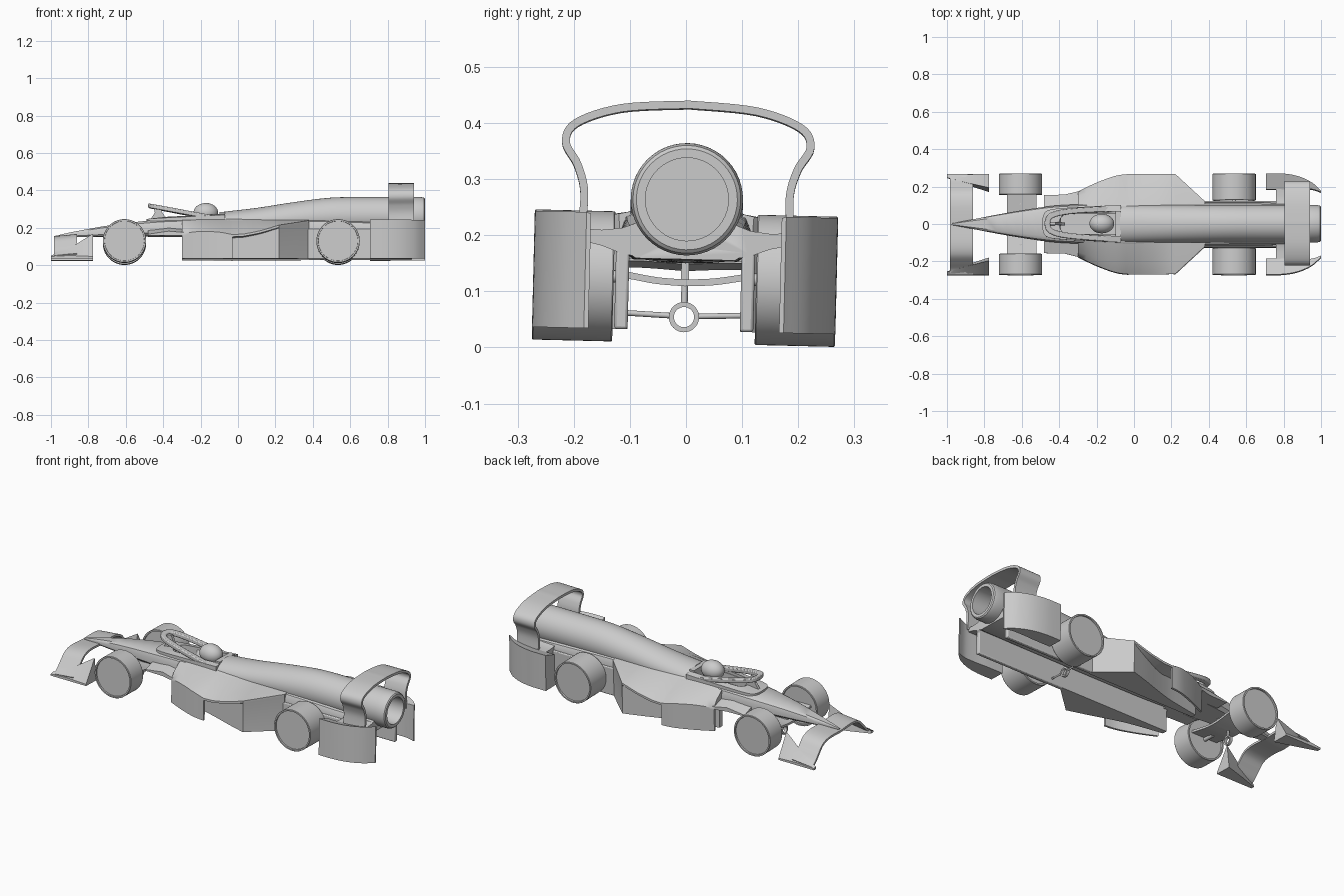
import bpy, bmesh, math
from mathutils import Vector, Matrix

if "Cube" in bpy.data.objects:
    bpy.data.objects.remove(bpy.data.objects["Cube"])


def make(name, bm, mirror=False, angle=35):
    bmesh.ops.recalc_face_normals(bm, faces=bm.faces)
    me = bpy.data.meshes.new(name)
    bm.to_mesh(me)
    bm.free()
    me.shade_smooth()
    me.set_sharp_from_angle(angle=math.radians(angle))
    ob = bpy.data.objects.new(name, me)
    bpy.context.collection.objects.link(ob)
    if mirror:
        m = ob.modifiers.new("mirror", 'MIRROR')
        m.use_axis = (False, True, False)
        m.use_mirror_merge = False
    return ob


def loft(name, secs, mirror=False, bevel=0, angle=35):
    bm = bmesh.new()
    rings = [[bm.verts.new(p) for p in s] for s in secs]
    n = len(rings[0])
    for a, b in zip(rings, rings[1:]):
        for i in range(n):
            bm.faces.new((a[i], a[(i + 1) % n], b[(i + 1) % n], b[i]))
    bm.faces.new(rings[0])
    bm.faces.new(rings[-1])
    ob = make(name, bm, mirror, angle)
    if bevel:
        m = ob.modifiers.new("bevel", 'BEVEL')
        m.width, m.segments = bevel, 2
    return ob


def spline(pts, steps=6):
    """Catmull-Rom through tuples of any length."""
    p = [pts[0]] + list(pts) + [pts[-1]]
    out = []
    for i in range(1, len(p) - 2):
        for k in range(steps):
            t = k / steps
            out.append(tuple(0.5 * (2 * b + (c - a) * t + (2 * a - 5 * b + 4 * c - d) * t * t
                                    + (3 * b - a - 3 * c + d) * t ** 3)
                             for a, b, c, d in zip(*p[i - 1:i + 3])))
    return out + [tuple(pts[-1])]


def sym(secs):
    """Continue half a list of sections (ending at y=0) to the other side."""
    return secs + [[(x, -y, z) for x, y, z in s] for s in reversed(secs[:-1])]


def strip(name, path, x0, x1, t, dz=0.0):
    """Wing-like band swept along a mirrored y,z path."""
    half = spline(path)
    full = half + [(-y, z) for y, z in reversed(half[:-1])]
    secs = []
    for i, (y, z) in enumerate(full):
        a, b = full[max(i - 1, 0)], full[min(i + 1, len(full) - 1)]
        d = Vector((b[0] - a[0], b[1] - a[1])).normalized() * t / 2
        ny, nz = -d.y, d.x
        secs.append([(x0, y + ny, z + nz + dz), (x1, y + ny, z + nz - dz),
                     (x1, y - ny, z - nz - dz), (x0, y - ny, z - nz + dz)])
    return loft(name, secs)


def cyl(name, a, b, r, mirror=False, segs=16):
    a, b = Vector(a), Vector(b)
    bm = bmesh.new()
    rot = (b - a).to_track_quat('Z', 'Y').to_matrix().to_4x4()
    bmesh.ops.create_cone(bm, cap_ends=True, segments=segs, radius1=r, radius2=r, depth=(b - a).length,
                          matrix=Matrix.Translation((a + b) / 2) @ rot)
    return make(name, bm, mirror)


def box(name, x, y, z, mirror=False, bevel=0):
    return loft(name, [[(q, y[0], z[0]), (q, y[1], z[0]), (q, y[1], z[1]), (q, y[0], z[1])] for q in x],
                mirror, bevel)


# Hull: pointed nose to rear deck (x, half width, bottom, top)
hull_secs = []
for x, w, zb, zt in spline([(-.975, .004, .15, .157), (-.88, .022, .15, .178), (-.68, .06, .152, .213),
                            (-.46, .094, .155, .238), (-.3, .105, .155, .247), (-.07, .116, .155, .252),
                            (.4, .116, .155, .245), (.7, .114, .155, .235), (.93, .11, .157, .225)], 4):
    h = zt - zb
    half = [(.8, 0), (1, .2), (1, .6), (.92, .85), (.7, 1)]
    hull_secs.append([(x, w * a, zb + h * b) for a, b in half]
                     + [(x, -w * a, zb + h * b) for a, b in reversed(half)])
hull = loft("hull", hull_secs)

# Cockpit opening and tail bore cut out of the hull
for cutter in (box("cockpit_cutter", (-.39, -.095), (-.056, .056), (.195, .4)),
               cyl("bore_cutter", (.6, 0, .265), (1.1, 0, .265), .085, segs=48)):
    cutter.hide_render = True
    cutter.hide_viewport = True
    m = hull.modifiers.new("opening", 'BOOLEAN')
    m.object, m.operation = cutter, 'DIFFERENCE'

# Engine cover ending in a hollow tail tube (x, centre z, half width, half height)
cover = spline([(-.075, .22, .1, .066), (.1, .228, .1, .078), (.3, .246, .1, .091),
                (.5, .261, .1, .1), (.7, .264, .1, .1), (.94, .264, .1, .1)], 4)
cover += [(.98, .264, .1, .1), (.995, .264, .096, .096), (1, .264, .09, .09), (1, .264, .074, .074),
          (.62, .264, .074, .074)]
loft("engine_cover", [[(x, w * math.cos(i * math.pi / 24), cz + h * math.sin(i * math.pi / 24))
                       for i in range(48)] for x, cz, w, h in cover])

# Side rails either side of the open floor tunnel
box("floor_rail", (-.3, .93), (.1, .124), (.03, .19), True, .005)

# Side pods with an undercut lower wall (x, half width, outer top, lower wall)
pod = spline([(-.3, .175, .165, .128), (-.2, .222, .175, .145), (-.1, .258, .17, .165),
              (-.03, .268, .157, .185)], 4)
pod += spline([(.03, .269, .16, .205), (.12, .269, .178, .236), (.22, .268, .208, .267)], 4)
pod += [(.38, .12, .236, .119)]
loft("side_pod", [[(x, .1, .03), (x, lo, .03), (x, lo, zo - .016), (x, w, zo - .012), (x, w, zo),
                   (x, w * .6 + .046, zo * .5 + .118), (x, .1, .24)] for x, w, zo, lo in pod], True)
# Curved vane under the front edge of each pod
loft("pod_vane", [[(x, w - .012, .03), (x, w, .03), (x, w, zo - .003), (x, w - .012, zo - .003)]
                  for x, w, zo, lo in pod[:13]], True)
# Shelf ahead of each side pod
loft("pod_shelf", [[(x, .08, .155), (x, w, .155), (x, w, zt), (x, .08, zt + .025)]
                   for x, w, zt in ((-.48, .155, .162), (-.37, .158, .178), (-.28, .18, .17))], True)

# Raised cockpit surround and the protective hoop (outer x,y then inner x,y)
rim = spline([(-.07, .1, -.07, .066), (-.2, .094, -.2, .062), (-.38, .084, -.3, .056),
              (-.46, .072, -.37, .048), (-.485, .045, -.393, .028), (-.49, 0, -.4, 0)])
top = lambda x: .246 + (x + .49) * .05
loft("cockpit_rim", sym([[(a, b, .22), (a, b, top(a)), (c, d, top(c) + .006), (c, d, .2)]
                         for a, b, c, d in rim]))
box("cockpit_back", (-.1, -.07), (-.068, .068), (.2, .282))
hoop = spline([(-.1, .098, -.1, .066), (-.3, .085, -.29, .056), (-.41, .07, -.39, .043),
               (-.465, .043, -.44, .025), (-.48, 0, -.448, 0)])
hz = lambda x: .33 - (x + .48) * .19
loft("hoop", sym([[(a, b, hz(a) - .024), (a, b, hz(a)), (c, d, hz(c)), (c, d, hz(c) - .024)]
                  for a, b, c, d in hoop]), bevel=.005)
loft("hoop_pillar", [[(a, -.008, z), (b, -.008, z), (b, .008, z), (a, .008, z)]
                     for a, b, z in ((-.475, -.37, .235), (-.445, -.405, .28), (-.45, -.42, .318))])

# Driver helmet
bm = bmesh.new()
bmesh.ops.create_uvsphere(bm, u_segments=32, v_segments=16, radius=1,
                          matrix=Matrix.Translation((-.172, 0, .28)) @ Matrix.Diagonal((.066, .052, .052, 1)))
make("helmet", bm)
cyl("helmet_neck", (-.16, 0, .19), (-.16, 0, .27), .04, segs=24)

# Wheels with a recessed disc inside a thin rim (x, inner y, outer y)
for name, x, y0, y1 in (("front_wheel", -.607, .158, .27), ("rear_wheel", .535, .127, .27)):
    prof = [(y0 + .008, .106), (y0, .107), (y0, .1145), (y0 + .002, .116),
            (y1 - .002, .116), (y1, .1145), (y1, .107), (y1 - .008, .106)]
    loft(name, [[(x + r * math.cos(i * math.pi / 32), y, .1235 + r * math.sin(i * math.pi / 32))
                 for i in range(64)] for y, r in prof], True)
    cyl(name + "_axle", (x, .105, .1235), (x, .2, .1235), .011, True)

# Front axle fairing with its centre strut
strip("axle_fairing", [(.165, .137), (.1, .126), (.05, .118), (0, .115)], -.68, -.52, .012)
box("fairing_strut", (-.65, -.55), (-.007, .007), (.115, .165))

# Line guides: an eyelet on cross bars or a stem
for x in (-.62, .45):
    prof = [(x - .008, .018), (x - .008, .027), (x + .008, .027), (x + .008, .018)]
    bm = bmesh.new()
    R = [[bm.verts.new((px, r * math.cos(u), .054 + r * math.sin(u))) for px, r in prof]
         for u in [k * math.pi / 16 for k in range(32)]]
    for i in range(32):
        for j in range(4):
            bm.faces.new((R[i][j], R[i][(j + 1) % 4], R[(i + 1) % 32][(j + 1) % 4], R[(i + 1) % 32][j]))
    make("guide_eyelet", bm)
    if x > 0:
        cyl("guide_bar", (x, .024, .056), (x, .103, .059), .005, True, 12)
    else:
        cyl("guide_stem", (x, 0, .079), (x, 0, .118), .006, segs=12)

# Front wing arching down to wedge-shaped end plates
strip("front_wing", [(.266, .045), (.235, .062), (.2, .1), (.16, .138), (.1, .152), (0, .148)],
      -.985, -.86, .012, -.006)
loft("front_end_plate", [[(x, yi, .03), (x, .27, .03), (x, .27, zo), (x, yt, zt)]
                         for x, yi, zo, yt, zt in ((-1, .25, .04, .252, .045), (-.9, .215, .045, .225, .085),
                                                   (-.775, .175, .04, .195, .164))], True)

# Rear end plates curving inward to the tail (x, inner y, outer y)
plate = spline([(.705, .185, .27), (.8, .185, .269), (.88, .188, .254), (.95, .186, .222), (1, .17, .178)])
loft("rear_end_plate", [[(x, a, .03), (x, b, .03), (x, b, .237), (x, a, .237 - (b - a) * .35)]
                        for x, a, b in plate], True)
# Arms joining the end plates to the body
loft("rear_arm", [[(.76, y, z), (.93, y, z), (.93, y, z + t), (.76, y, z + t)]
                  for y, z, t in ((.088, .16, .06), (.115, .165, .045), (.15, .178, .028), (.195, .188, .02))],
     True)
# Rear wing hoop
strip("rear_wing", [(.188, .195), (.183, .27), (.196, .32), (.218, .36), (.2, .395), (.12, .423), (0, .432)],
      .805, .94, .014, -.001)

# The whole car leans slightly to one side
lean = (Matrix.Translation((0, 0, .2)) @ Matrix.Rotation(math.radians(-1.4), 4, 'X')
        @ Matrix.Translation((0, 0, -.2)))
for ob in bpy.data.objects:
    ob.matrix_world = lean
